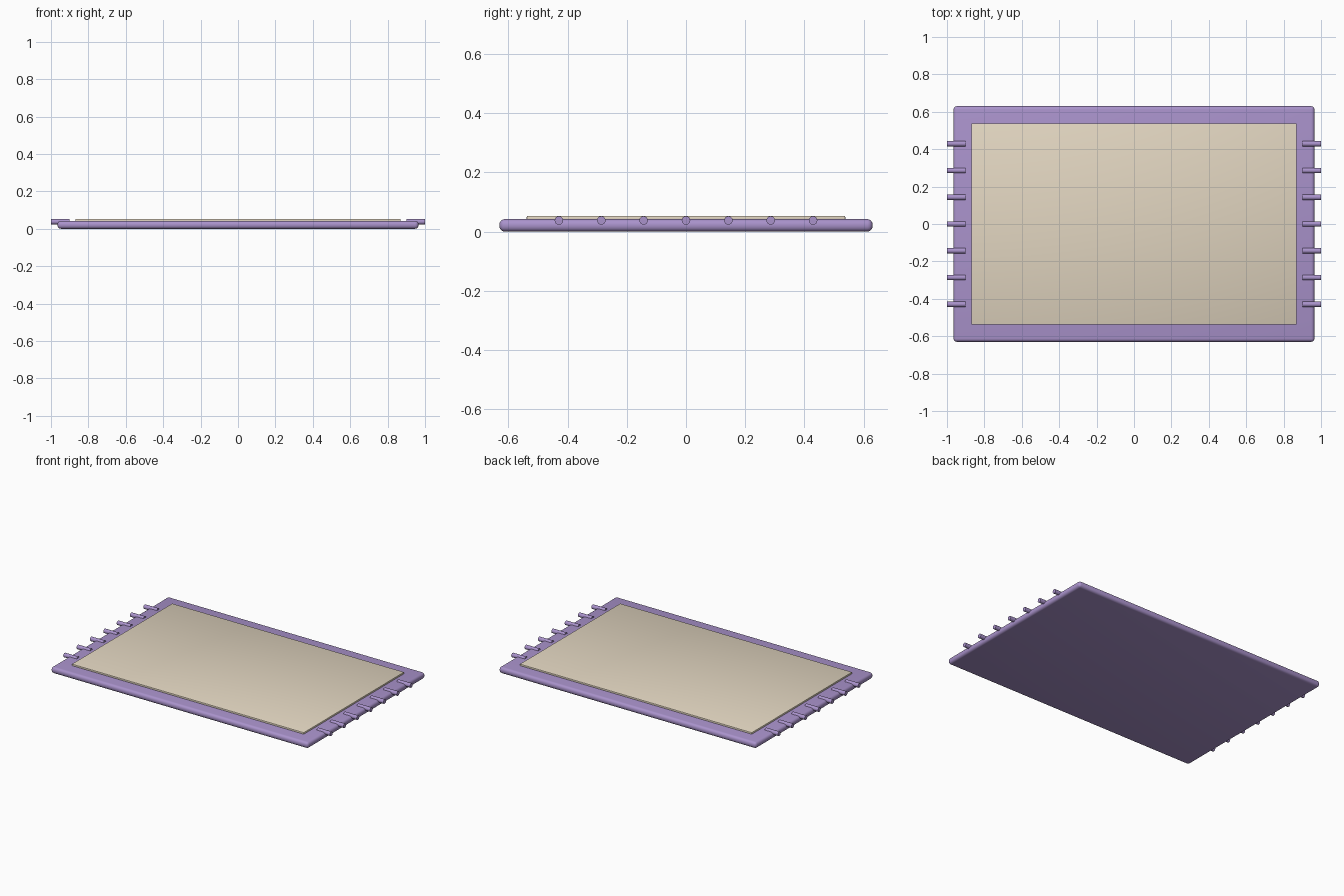
import bpy
import math

if "Cube" in bpy.data.objects:
    bpy.data.objects.remove(bpy.data.objects["Cube"])


def material(name, color):
    m = bpy.data.materials.new(name)
    m.diffuse_color = color
    m.use_nodes = True
    m.node_tree.nodes["Principled BSDF"].inputs["Base Color"].default_value = m.diffuse_color
    return m


PURPLE = material("purple_weave", (0.40, 0.29, 0.60, 1))
CREAM = material("cream_weave", (0.76, 0.67, 0.53, 1))


def finish(obj, name, mat):
    obj.name = name
    obj.data.materials.append(mat)
    bpy.ops.object.shade_smooth_by_angle(angle=math.radians(35))


def slab(name, half_x, half_y, z0, z1, radius, segments, mat):
    bpy.ops.mesh.primitive_cube_add(size=1, location=(0, 0, (z0 + z1) / 2))
    obj = bpy.context.object
    obj.scale = (2 * half_x, 2 * half_y, z1 - z0)
    bpy.ops.object.transform_apply(location=False, rotation=False, scale=True)
    bev = obj.modifiers.new("rounded_edges", 'BEVEL')
    bev.width = radius
    bev.segments = segments
    bpy.ops.object.modifier_apply(modifier=bev.name)
    finish(obj, name, mat)


# Rug body with rounded border, and the raised centre field
slab("rug_border", 0.965, 0.63, 0.0, 0.042, 0.018, 4, PURPLE)
slab("rug_field", 0.87, 0.538, 0.036, 0.053, 0.004, 2, CREAM)

# Fringe tassels along both short ends
for side, label in ((-1, "left"), (1, "right")):
    for i in range(7):
        bpy.ops.mesh.primitive_cylinder_add(
            vertices=16, radius=0.0145, depth=0.1,
            location=(side * 0.95, (i - 3) * 0.143, 0.0375),
            rotation=(0, math.pi / 2, 0))
        finish(bpy.context.object, f"fringe_tassel_{label}_{i + 1}", PURPLE)
